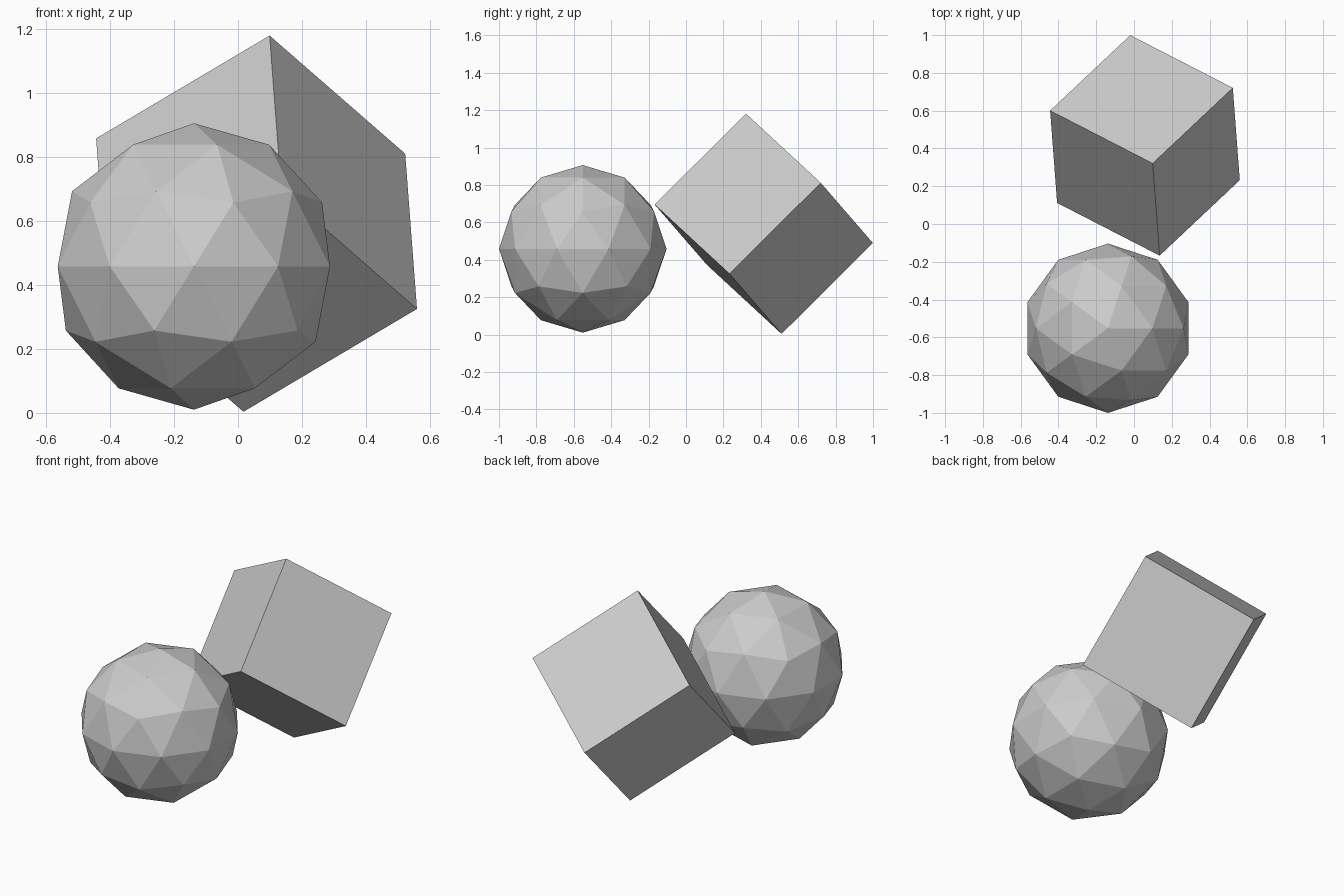
import bpy
from mathutils import Matrix, Vector

if "Cube" in bpy.data.objects:
    bpy.data.objects.remove(bpy.data.objects["Cube"])

grey = bpy.data.materials.new("light grey")
grey.diffuse_color = (0.6, 0.6, 0.6, 1)
grey.use_nodes = True
grey.node_tree.nodes["Principled BSDF"].inputs["Base Color"].default_value = grey.diffuse_color


def finish(name):
    obj = bpy.context.object
    obj.name = name
    obj.data.materials.append(grey)
    return obj


# Faceted ball
bpy.ops.mesh.primitive_ico_sphere_add(subdivisions=2, radius=0.448,
                                      location=(-0.138, -0.552, 0.458))
finish("faceted_ball")

# Tilted cube, oriented by the directions of its edges
edge_a = Vector((-0.545, 0.28, -0.323)).normalized()
edge_b = Vector((0.425, 0.40, -0.37))
edge_b = (edge_b - edge_a * edge_b.dot(edge_a)).normalized()
edge_c = edge_a.cross(edge_b)
bpy.ops.mesh.primitive_cube_add(size=0.69)
cube = finish("tilted_cube")
rotation = Matrix((edge_a, edge_b, edge_c)).transposed().to_4x4()
cube.matrix_world = Matrix.Translation((0.058, 0.416, 0.592)) @ rotation
